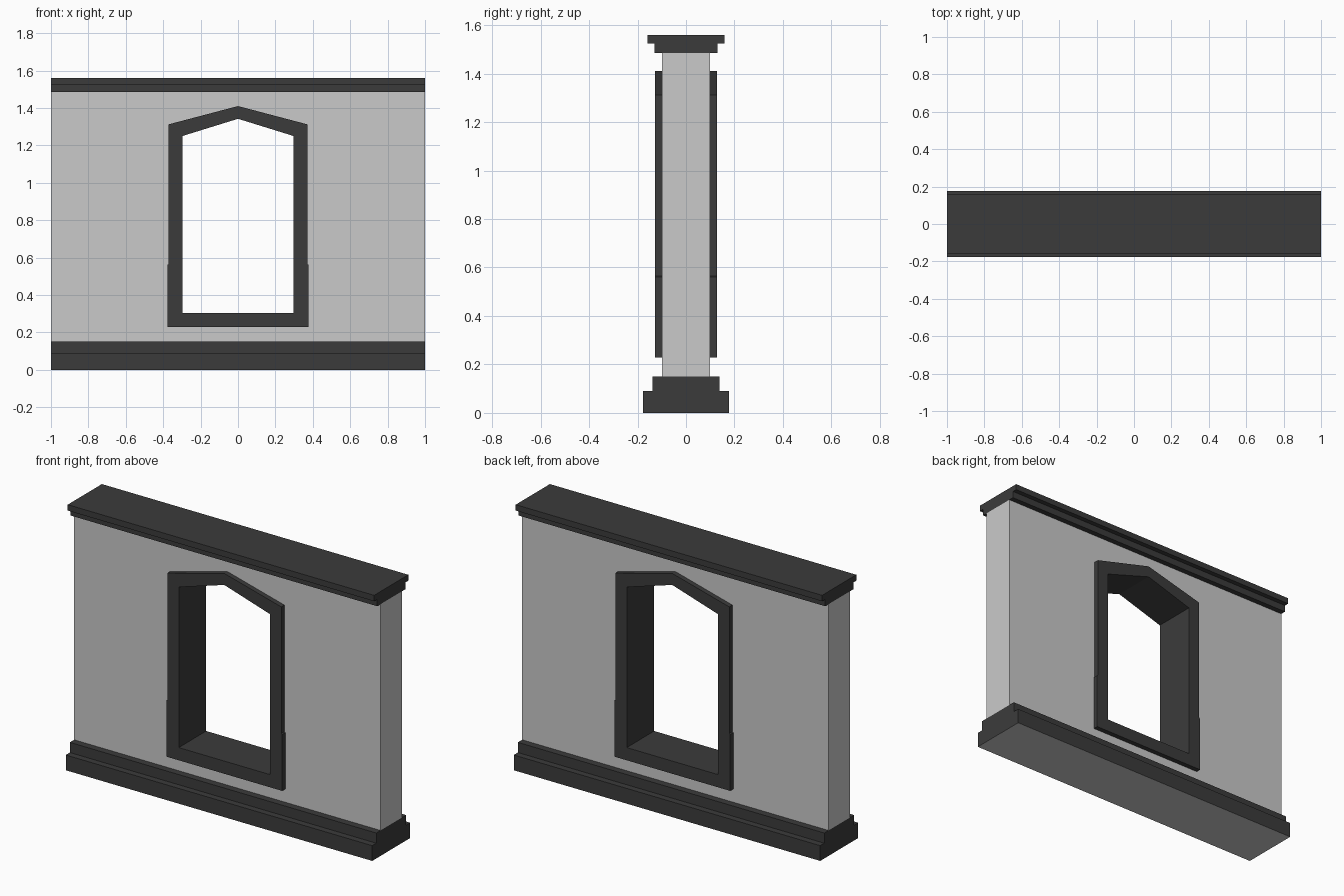
import bpy
import bmesh

if "Cube" in bpy.data.objects:
    bpy.data.objects.remove(bpy.data.objects["Cube"], do_unlink=True)


def material(name, value):
    m = bpy.data.materials.new(name)
    m.use_nodes = True
    colour = (value, value, value, 1)
    m.diffuse_color = colour
    m.node_tree.nodes["Principled BSDF"].inputs["Base Color"].default_value = colour
    return m


pale = material("pale_grey_plaster", 0.59)
dark = material("charcoal_trim", 0.044)


def finish(name, bm, *mats):
    bmesh.ops.recalc_face_normals(bm, faces=bm.faces)
    mesh = bpy.data.meshes.new(name)
    bm.to_mesh(mesh)
    bm.free()
    for m in mats:
        mesh.materials.append(m)
    obj = bpy.data.objects.new(name, mesh)
    bpy.context.collection.objects.link(obj)
    return obj


def outline(half, apex):
    """Closed (x, z) loop: right side going up, apex, mirrored left side."""
    return half + [(0, apex)] + [(-x, z) for x, z in reversed(half)]


def ring(name, outer, inner, depth, mat):
    """Solid band between two matching loops, centred on y = 0."""
    bm = bmesh.new()
    loops = [[bm.verts.new((x, y, z)) for x, z in loop]
             for loop, y in ((outer, -depth), (inner, -depth),
                             (inner, depth), (outer, depth))]
    n = len(outer)
    for a, b in zip(loops, loops[1:] + loops[:1]):
        for i in range(n):
            j = (i + 1) % n
            bm.faces.new((a[i], a[j], b[j], b[i]))
    return finish(name, bm, mat)


def moulding(name, half):
    """Stepped (y, z) section mirrored about y = 0 and run along the wall."""
    section = half + [(-y, z) for y, z in reversed(half)]
    bm = bmesh.new()
    face = bm.faces.new([bm.verts.new((-1, y, z)) for y, z in section])
    moved = bmesh.ops.extrude_face_region(bm, geom=[face])["geom"]
    verts = [g for g in moved if isinstance(g, bmesh.types.BMVert)]
    bmesh.ops.translate(bm, verts=verts, vec=(2, 0, 0))
    return finish(name, bm, dark, pale)


# Wall with a pointed opening, its edge hidden inside the window frame
ring("wall",
     outline([(1, 0.15), (1, 1.485)], 1.485),
     outline([(0.335, 0.265), (0.335, 1.28)], 1.375), 0.099, pale)

# Window frame lining the opening, slightly wider at its lower part
ring("window_frame",
     outline([(0.378, 0.228), (0.378, 0.56), (0.372, 0.565), (0.372, 1.312)], 1.41),
     outline([(0.297, 0.303), (0.297, 0.56), (0.297, 0.565), (0.297, 1.25)], 1.342),
     0.128, dark)

# Stepped base with a pale underside, and stepped cap
base = moulding("base_moulding",
                [(0.177, 0), (0.177, 0.09), (0.139, 0.09), (0.139, 0.15)])
for p in base.data.polygons:
    if p.normal.z < -0.9:
        p.material_index = 1
moulding("cap_moulding",
         [(0.131, 1.485), (0.131, 1.525), (0.159, 1.525), (0.159, 1.56)])
